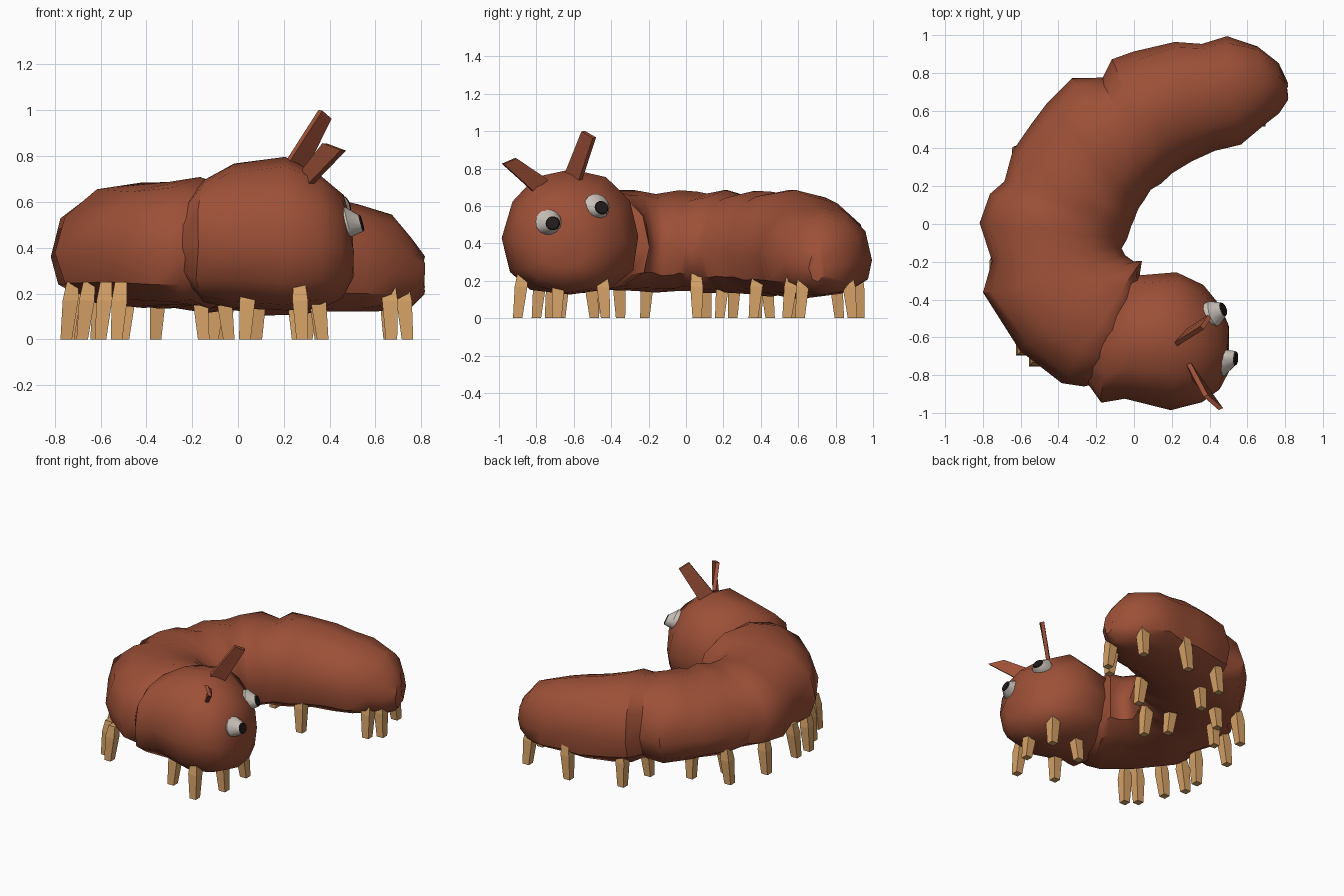
import bpy, bmesh, math, random
from mathutils import Vector

random.seed(4)
cube = bpy.data.objects.get("Cube")
if cube:
    bpy.data.objects.remove(cube)


def material(name, rgb):
    m = bpy.data.materials.new(name)
    m.use_nodes = True
    m.diffuse_color = (*rgb, 1)
    bsdf = next(n for n in m.node_tree.nodes if n.type == "BSDF_PRINCIPLED")
    bsdf.inputs["Base Color"].default_value = (*rgb, 1)
    bsdf.inputs["Roughness"].default_value = 0.9
    return m


BROWN = material("reddish brown skin", (0.335, 0.08, 0.038))
TAN = material("tan legs", (0.67, 0.36, 0.135))
WHITE = material("eye white", (0.6, 0.55, 0.5))
BLACK = material("pupil black", (0.015, 0.01, 0.01))


def finish(name, bm, mats, smooth_angle=None):
    bmesh.ops.recalc_face_normals(bm, faces=bm.faces)
    mesh = bpy.data.meshes.new(name)
    bm.to_mesh(mesh)
    bm.free()
    for m in mats:
        mesh.materials.append(m)
    ob = bpy.data.objects.new(name, mesh)
    bpy.context.collection.objects.link(ob)
    if smooth_angle:
        bpy.ops.object.select_all(action="DESELECT")
        ob.select_set(True)
        bpy.context.view_layer.objects.active = ob
        bpy.ops.object.shade_smooth_by_angle(angle=math.radians(smooth_angle))
    return ob


def loft(bm, loops):
    """Skin a list of equal point loops and cap both ends."""
    rings = [[bm.verts.new(p) for p in loop] for loop in loops]
    n = len(rings[0])
    for a, b in zip(rings, rings[1:]):
        for i in range(n):
            j = (i + 1) % n
            bm.faces.new((a[i], a[j], b[j], b[i]))
    bm.faces.new(rings[0])
    bm.faces.new(rings[-1])


def signed_power(t, power):
    return math.copysign(abs(t) ** power, t) if abs(t) > 0.01 else 0


def rounded_loop(widest, outer_x, outer_y, inner_x, inner_y, low, high, sides=12):
    """Upright cross-section: round above its widest height, fuller below."""
    outer, inner = Vector((outer_x, outer_y, 0)), Vector((inner_x, inner_y, 0))
    mid, half = (outer + inner) / 2, (outer - inner) / 2
    belt = low + (high - low) * widest
    loop = []
    for i in range(sides):
        a = 2 * math.pi * i / sides
        power = 0.95 if math.sin(a) > 0 else 0.8
        c, s = signed_power(math.cos(a), power), signed_power(math.sin(a), power)
        p = mid + half * c
        p.z = belt + s * (high - belt if s > 0 else belt - low)
        loop.append(p + Vector([random.uniform(-0.008, 0.008) for _ in range(3)]))
    return loop


def skin_part(name, widest, sections):
    bm = bmesh.new()
    loft(bm, [rounded_loop(widest, *s) for s in sections])
    return finish(name, bm, [BROWN], 38)


# Curved, pinched body from tail to neck: outer xy, inner xy, low, high
skin_part("body", 0.42, [
    (0.81, 0.75, 0.81, 0.66, 0.2, 0.37),
    (0.76, 0.85, 0.76, 0.59, 0.15, 0.45),
    (0.66, 0.94, 0.69, 0.53, 0.13, 0.54),
    (0.49, 1.0, 0.56, 0.42, 0.12, 0.59),
    (0.36, 0.96, 0.42, 0.38, 0.12, 0.62),
    (0.21, 0.97, 0.3, 0.33, 0.11, 0.65),
    (0.0, 0.91, 0.2, 0.27, 0.11, 0.68),
    (-0.12, 0.87, 0.14, 0.22, 0.12, 0.69),
    (-0.17, 0.77, 0.09, 0.18, 0.13, 0.66),
    (-0.33, 0.77, 0.06, 0.13, 0.12, 0.68),
    (-0.46, 0.63, 0.02, 0.09, 0.12, 0.68),
    (-0.54, 0.53, 0.01, 0.06, 0.13, 0.66),
    (-0.65, 0.39, 0.0, 0.03, 0.13, 0.68),
    (-0.69, 0.22, -0.01, -0.01, 0.14, 0.67),
    (-0.76, 0.16, -0.02, -0.04, 0.14, 0.67),
    (-0.82, 0.0, -0.04, -0.08, 0.14, 0.68),
    (-0.75, -0.19, -0.06, -0.13, 0.14, 0.67),
    (-0.8, -0.37, -0.04, -0.17, 0.14, 0.69),
    (-0.6, -0.67, -0.01, -0.19, 0.15, 0.69),
    (-0.38, -0.84, 0.04, -0.19, 0.14, 0.71),
    (-0.26, -0.86, 0.03, -0.26, 0.14, 0.69),
    (-0.12, -0.82, 0.04, -0.38, 0.18, 0.6),
])

# Big blunt head
skin_part("head", 0.46, [
    (-0.27, -0.82, -0.22, -0.44, 0.25, 0.56),
    (-0.18, -0.95, -0.11, -0.36, 0.16, 0.7),
    (-0.04, -0.92, 0.0, -0.28, 0.13, 0.77),
    (0.2, -0.98, 0.22, -0.25, 0.12, 0.8),
    (0.36, -0.94, 0.36, -0.33, 0.14, 0.72),
    (0.45, -0.88, 0.46, -0.43, 0.18, 0.63),
    (0.5, -0.77, 0.5, -0.54, 0.27, 0.51),
])


# Flat blade feelers
def feeler(name, corners, thickness=0.025):
    pts = [Vector(c) for c in corners]
    normal = (pts[1] - pts[0]).cross(pts[3] - pts[0]).normalized() * thickness / 2
    bm = bmesh.new()
    loft(bm, [[p - normal for p in pts], [p + normal for p in pts]])
    finish(name, bm, [BROWN])


feeler("left_feeler", [(0.2, -0.65, 0.75), (0.28, -0.57, 0.72),
                       (0.4, -0.49, 0.965), (0.36, -0.55, 1.0)])
feeler("right_feeler", [(0.29, -0.74, 0.74), (0.32, -0.82, 0.68),
                        (0.46, -0.98, 0.825), (0.38, -0.91, 0.855)])


# Blunt cone eyes ending in a dark pupil
def eye(name, base, pupil, facing):
    base, pupil = Vector(base), Vector(pupil)
    facing = Vector(facing).normalized()
    turn = facing.to_track_quat("Z", "Y")
    bm = bmesh.new()
    loops = []
    for centre, r in ((base - facing * 0.04, 0.07), (base, 0.07),
                      (pupil, 0.039), (pupil + facing * 0.008, 0.034)):
        loops.append([centre + turn @ Vector((r * math.cos(a), r * math.sin(a), 0))
                      for a in (math.tau * i / 14 for i in range(14))])
    loft(bm, loops)
    for f in bm.faces:
        f.material_index = int((f.calc_center_median() - pupil).dot(facing) > 0.002)
    finish(name, bm, [WHITE, BLACK], 30)


eye("left_eye", (0.425, -0.475, 0.6), (0.47, -0.452, 0.59), (0.82, 0.3, 0.35))
eye("right_eye", (0.48, -0.735, 0.515), (0.535, -0.712, 0.507), (0.92, -0.05, 0.25))

# Tapered peg legs, leaning slightly inward at the top
feet = [(0.28, -0.9), (0.03, -0.8), (0.08, -0.49), (0.36, -0.43), (0.37, -0.69),
        (-0.53, -0.73), (-0.6, -0.67), (-0.68, -0.49), (-0.75, -0.35),
        (-0.74, -0.22), (-0.73, 0.11), (-0.62, 0.38), (-0.5, 0.25),
        (-0.15, 0.18), (-0.04, 0.06), (0.26, 0.36), (-0.36, 0.45),
        (-0.11, 0.58), (-0.06, 0.82), (0.3, 0.93), (0.66, 0.89),
        (0.74, 0.61), (0.67, 0.54)]
spine = [(0.15, -0.62), (-0.35, -0.5), (-0.42, 0.0), (-0.3, 0.35), (0.1, 0.6), (0.6, 0.73)]
for i, (x, y) in enumerate(feet):
    foot = Vector((x, y, 0))
    core = min((Vector((*s, 0)) for s in spine), key=lambda s: (s - foot).length)
    inward = (core - foot).normalized()
    loops = []
    for z, r, lean in ((0, 0.025, 0), (0.17, 0.034, 0.02), (0.25, 0.026, 0.03)):
        c = foot + inward * lean + Vector((0, 0, z))
        loops.append([c + Vector((r * a, r * b, 0))
                      for a, b in ((-1, -1), (1, -1), (1, 1), (-1, 1))])
    bm = bmesh.new()
    loft(bm, loops)
    finish(f"leg_{i + 1}", bm, [TAN])
